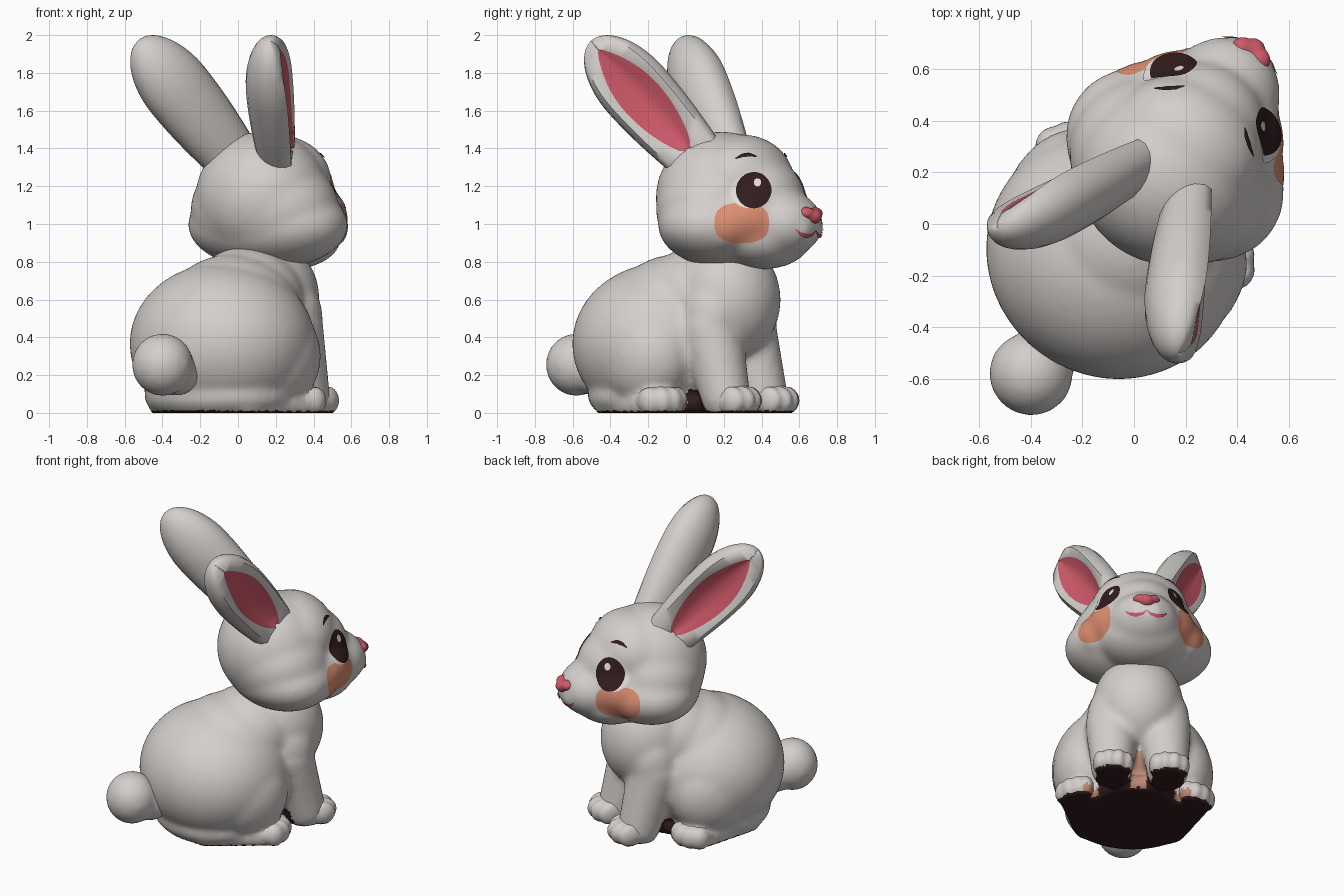
import bpy, bmesh, math
from mathutils import Vector
from mathutils.bvhtree import BVHTree

if "Cube" in bpy.data.objects:
    bpy.data.objects.remove(bpy.data.objects["Cube"])

HEADING = math.radians(-34.5)      # the rabbit is built facing +y, then turned


def material(name, rgb):
    m = bpy.data.materials.new(name)
    m.diffuse_color = (*rgb, 1)
    m.use_nodes = True
    m.node_tree.nodes["Principled BSDF"].inputs["Base Color"].default_value = m.diffuse_color
    return m


FUR = material("grey_fur", (0.66, 0.625, 0.60))
PINK = material("pink", (0.62, 0.10, 0.14))
BLUSH = material("orange_blush", (0.72, 0.27, 0.165))
DARK = material("dark_brown", (0.032, 0.012, 0.013))
TAN = material("tan_belly", (0.50, 0.26, 0.18))
WHITE = material("eye_white", (0.75, 0.72, 0.70))

# One unit ball reused for every lump
ball = bmesh.new()
bmesh.ops.create_icosphere(ball, subdivisions=4, radius=1)
ball.verts.index_update()
BALL_V = [v.co.copy() for v in ball.verts]
BALL_F = [[v.index for v in f.verts] for f in ball.faces]
ball.free()


def add_object(name, mesh, *mats):
    ob = bpy.data.objects.new(name, mesh)
    bpy.context.collection.objects.link(ob)
    for m in mats:
        mesh.materials.append(m)
    ob.rotation_euler.z = HEADING
    return ob


def make_object(name, bm, *mats):
    mesh = bpy.data.meshes.new(name)
    bm.to_mesh(mesh)
    bm.free()
    return add_object(name, mesh, *mats)


def blend(name, lumps, voxel, smooth, *mats):
    """Fuse ellipsoids (centre, radii, mirrored) into one smooth skin."""
    verts, faces = [], []
    for c, r, mirrored in lumps:
        for s in ((1, -1) if mirrored else (1,)):
            o = len(verts)
            verts += [(c[0] * s + v.x * r[0], c[1] + v.y * r[1], c[2] + v.z * r[2]) for v in BALL_V]
            faces += [[i + o for i in f] for f in BALL_F]
    raw = bpy.data.meshes.new(name)
    raw.from_pydata(verts, [], faces)
    ob = add_object(name, raw)
    rem = ob.modifiers.new("fuse", 'REMESH')
    rem.mode = 'VOXEL'
    rem.voxel_size = voxel
    sm = ob.modifiers.new("soften", 'SMOOTH')
    sm.iterations = smooth
    deps = bpy.context.evaluated_depsgraph_get()
    mesh = bpy.data.meshes.new_from_object(ob.evaluated_get(deps))
    ob.modifiers.clear()
    ob.data = mesh
    mesh.materials.clear()
    for m in mats:
        mesh.materials.append(m)
    return ob


# Body: rump, back, chest, haunches, base and front legs
lumps = [
    ((0, -.145, .365), (.50, .475, .43), False),
    ((0, -.05, .52), (.37, .36, .32), False),
    ((0, .08, .60), (.31, .31, .28), False),
    ((0, .25, .60), (.285, .30, .33), False),
    ((0, -.16, .09), (.42, .375, .17), False),
    ((0, .08, .05), (.27, .22, .10), False),
    ((.30, -.06, .30), (.20, .27, .27), True),
    ((.16, .27, .50), (.16, .17, .22), True),
]
for i in range(12):
    t = i / 11
    r = .17 - .04 * t
    lumps.append(((.16 + .015 * t, .265 + .11 * t, .45 - .36 * t), (r, r, .14), True))
    lumps.append(((.24 + .12 * t, -.28 + .34 * t, .05), (.115, .12, .10), True))
body = blend("body", lumps, .02, 8, FUR, DARK, TAN)

# Paws with toes
lumps = [((.175, .43, .065), (.122, .12, .092), True),
         ((.365, .06, .06), (.11, .13, .095), True)]
for dx, dy in ((-.082, -.015), (-.03, .015), (.03, .015), (.082, -.015)):
    lumps.append(((.175 + dx, .485 + dy, .066), (.045, .078, .075), True))
for x, y in ((.315, .155), (.365, .155), (.415, .125), (.45, .075)):
    lumps.append(((x, y, .064), (.05, .064, .074), True))
paws = blend("paws", lumps, .015, 3, FUR, DARK, TAN)

# Flat dark underside, dark and tan belly, tan inner feet
for part in (body, paws):
    for v in part.data.vertices:
        v.co.z = max(v.co.z, 0)
    part.data.update()
    for p in part.data.polygons:
        c = p.center
        p.material_index = 0
        if c.z < .012 and p.normal.z < -.5:
            p.material_index = 1
        elif part is body and -.05 < c.y < .34 and abs(c.x) < .24 and c.z < .25:
            if c.z < .12 and abs(c.x) > .05:
                p.material_index = 1
            elif abs(c.x) < .30 - .5 * c.y:
                p.material_index = 2
        elif c.z < .06 and .2 < abs(c.x) < .34 and 0 < c.y < .25:
            p.material_index = 2

# Tail
blend("tail", [((0, -.705, .255), (.162, .16, .165), False),
               ((0, -.58, .22), (.13, .12, .13), False)], .02, 4, FUR)

# Head: jowls, skull, forehead, bridge, muzzle, cheeks and lips
head = blend("head", [
    ((0, .28, .995), (.46, .335, .235), False),
    ((0, .25, 1.08), (.415, .34, .30), False),
    ((0, .23, 1.14), (.36, .345, .35), False),
    ((0, .36, 1.22), (.305, .265, .255), False),
    ((0, .42, 1.13), (.27, .29, .25), False),
    ((0, .46, 1.03), (.34, .27, .22), False),
    ((0, .58, 1.0), (.23, .255, .19), False),
    ((0, .50, .93), (.27, .25, .17), False),
    ((.26, .43, .985), (.125, .125, .13), True),
    ((.05, .755, .97), (.07, .085, .06), True)], .02, 12, FUR)
tree = BVHTree.FromPolygons([v.co[:] for v in head.data.vertices],
                            [p.vertices[:] for p in head.data.polygons])


def on_head(h, z, lift, side):
    """Project onto the head: from the cheek direction (side +1/-1) or the front (0)."""
    d, a = (Vector((.824, .566, 0)), Vector((-.566, .824, 0))) if side else \
           (Vector((0, 1, 0)), Vector((1, 0, 0)))
    start = a * h + d * 2 + Vector((0, 0, z))
    hit, normal = tree.ray_cast(start, -d)[:2]
    if hit is None:
        hit, normal = tree.find_nearest(a * h + d * .5 + Vector((0, 0, z)))[:2]
    p = hit + normal * lift
    if side < 0:
        p.x = -p.x
    return p


def patch(name, mat, c, r, lift, side, power=2.0):
    """Thin painted oval that follows the head."""
    bm = bmesh.new()
    rings, n = 8, 36
    mid = bm.verts.new(on_head(*c, lift, side))
    prev = None
    for k in range(1, rings + 1):
        row = []
        for i in range(n):
            a = 2 * math.pi * i / n
            co, si = math.cos(a), math.sin(a)
            x = math.copysign(abs(co) ** (2 / power), co) * r[0] * k / rings
            z = math.copysign(abs(si) ** (2 / power), si) * r[1] * k / rings
            row.append(bm.verts.new(on_head(c[0] + x, c[1] + z, lift, side)))
        for i in range(n):
            j = (i + 1) % n
            q = (mid, row[i], row[j]) if prev is None else (prev[i], row[i], row[j], prev[j])
            bm.faces.new(q if side >= 0 else q[::-1])
        prev = row
    return make_object(name, bm, mat)


def stroke(name, mat, pts, width, side):
    """Thin painted line that follows the head."""
    bm = bmesh.new()
    rows = []
    for k in range(17):
        t = k / 16 * (len(pts) - 1)
        i = min(int(t), len(pts) - 2)
        f = t - i
        x, z = (pts[i][m] * (1 - f) + pts[i + 1][m] * f for m in (0, 1))
        w = width * (.3 + .7 * math.sin(math.pi * k / 16))
        rows.append([bm.verts.new(on_head(x, z + s * w, .007, side)) for s in (-1, 1)])
    for a, b in zip(rows, rows[1:]):
        q = (a[0], b[0], b[1], a[1])
        bm.faces.new(q if side > 0 or (side == 0 and pts[-1][0] < 0) else q[::-1])
    return make_object(name, bm, mat)


# Face paint on both sides
for s, tag in ((1, "right"), (-1, "left")):
    patch("cheek_" + tag, BLUSH, (.295, 1.005), (.145, .105), .003, s, 2.6)
    patch("eye_white_" + tag, WHITE, (.335, 1.172), (.100, .090), .0045, s)
    patch("iris_" + tag, DARK, (.358, 1.177), (.093, .096), .0065, s)
    patch("eye_sparkle_" + tag, WHITE, (.378, 1.217), (.019, .021), .009, s)
    stroke("brow_" + tag, DARK, [(.262, 1.343), (.295, 1.359), (.335, 1.364), (.372, 1.354)],
           .010, s)
    stroke("mouth_" + tag, PINK, [(0, .965), (s * .025, .945), (s * .065, .938),
                                  (s * .10, .95), (s * .125, .972)], .009, 0)

# Nose
blend("nose", [((0, .81, 1.04), (.05, .055, .042), False),
               ((.04, .795, 1.057), (.045, .05, .034), True)], .01, 6, PINK)


# Ears: lofted cups with a pink lining
def ear(name, s):
    base, tip = Vector((.14, .20, 1.32)), Vector((.42, -.32, 1.97))
    axis = tip - base
    n = Vector((.88, .48, 0))
    n = (n - axis * n.dot(axis) / axis.length_squared).normalized()
    wide = axis.cross(n).normalized()
    bm = bmesh.new()
    rings = []
    for k in range(33):
        t = math.sin(math.pi / 2 * k / 32)
        if t > .6:
            w = .19 * math.sqrt(max(1 - ((t - .6) / .4) ** 2, .0005))
        else:
            w = .145 + .045 * math.sin(math.pi / 2 * t / .6)
        q = max(math.sin(math.pi * min(max((t - .10) / .82, 0), 1)), 0) ** .5
        q = max(q, .04)
        sec = [(math.cos(a), math.sin(a)) for a in (-math.pi * i / 12 for i in range(13))]
        rim = [(.95, .33), (.80, .57), (.60 * q, .62 - .14 * q)]
        floor = [(.30 * q, .60 - .40 * q), (0, .60 - .46 * q)]
        front = rim + floor
        sec += [(-u, v) for u, v in front] + front[-2::-1]
        row = []
        for u, v in sec:
            p = base + axis * t + wide * (u * w) + n * (v * w * .78)
            row.append(bm.verts.new((p.x * s, p.y, p.z)))
        rings.append((t, row))
    count = len(rings[0][1])
    for (t, a), (t2, b) in zip(rings, rings[1:]):
        for i in range(count):
            j = (i + 1) % count
            f = bm.faces.new((a[i], a[j], b[j], b[i]))
            if 15 <= i <= 18 and t > .09 and t2 < .935:
                f.material_index = 1
    bm.faces.new(rings[0][1])
    bm.faces.new(rings[-1][1])
    bmesh.ops.recalc_face_normals(bm, faces=bm.faces[:])
    make_object(name, bm, FUR, PINK)


ear("ear_right", 1)
ear("ear_left", -1)

# Smooth shading with sharp underside edges
for ob in bpy.context.scene.objects:
    ob.select_set(True)
bpy.context.view_layer.objects.active = body
bpy.ops.object.shade_smooth_by_angle(angle=math.radians(55))
